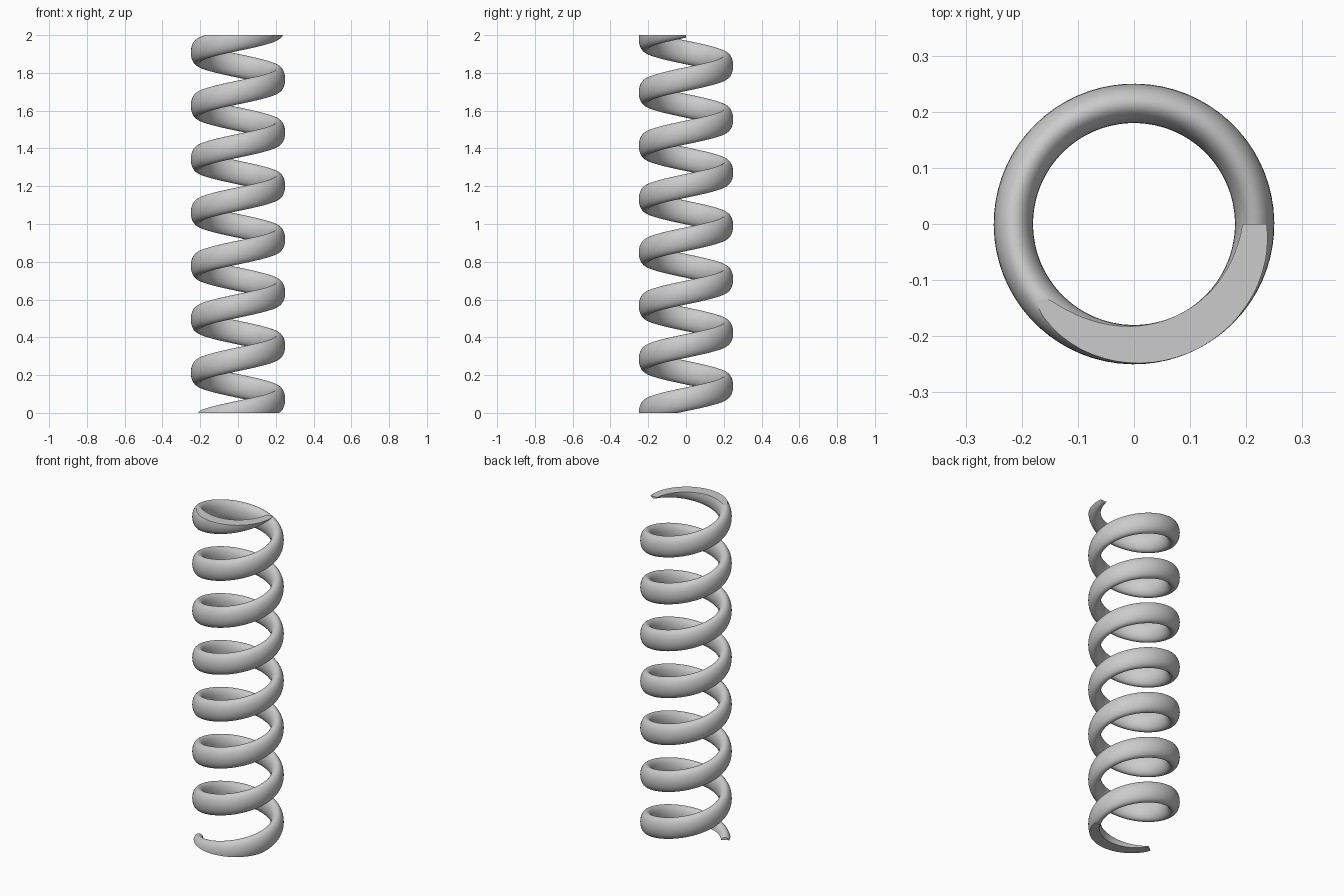
import bpy, bmesh, math

if "Cube" in bpy.data.objects:
    bpy.data.objects.remove(bpy.data.objects["Cube"])

# Coil spring: oval wire swept along a helix, ends ground flat at z = 0 and z = 2
RADIUS, HALF_W, HALF_H = 0.215, 0.035, 0.063
PITCH, Z_AT_ZERO = 0.2825, 0.072
START, END = math.radians(-152), math.radians(7 * 360)
RINGS, SIDES = 520, 28

bm = bmesh.new()


def wire_ring(angle):
    """Oval wire section standing in the radial plane at this angle."""
    zc = Z_AT_ZERO + PITCH * angle / math.tau
    ring = []
    for i in range(SIDES):
        t = math.tau * i / SIDES
        r = RADIUS + HALF_W * math.cos(t)
        ring.append(bm.verts.new((r * math.cos(angle), r * math.sin(angle),
                                  zc + HALF_H * math.sin(t))))
    return ring


rings = [wire_ring(START + (END - START) * k / RINGS) for k in range(RINGS + 1)]
for a, b in zip(rings, rings[1:]):
    for i in range(SIDES):
        j = (i + 1) % SIDES
        bm.faces.new((a[i], b[i], b[j], a[j]))
bm.faces.new(rings[0])
bm.faces.new(rings[-1][::-1])

# Ground ends
for z, normal in ((0, (0, 0, -1)), (2, (0, 0, 1))):
    cut = bmesh.ops.bisect_plane(bm, geom=bm.verts[:] + bm.edges[:] + bm.faces[:],
                                 dist=1e-6, plane_co=(0, 0, z), plane_no=normal,
                                 clear_outer=True)
    edges = [e for e in bm.edges if e.is_boundary]
    cap = bmesh.ops.edgenet_fill(bm, edges=edges)["faces"]
    bmesh.ops.triangulate(bm, faces=cap)

bmesh.ops.recalc_face_normals(bm, faces=bm.faces[:])
mesh = bpy.data.meshes.new("coil_spring")
bm.to_mesh(mesh)
bm.free()

spring = bpy.data.objects.new("coil_spring", mesh)
bpy.context.collection.objects.link(spring)
bpy.context.view_layer.objects.active = spring
spring.select_set(True)
bpy.ops.object.shade_smooth_by_angle(angle=math.radians(30))
